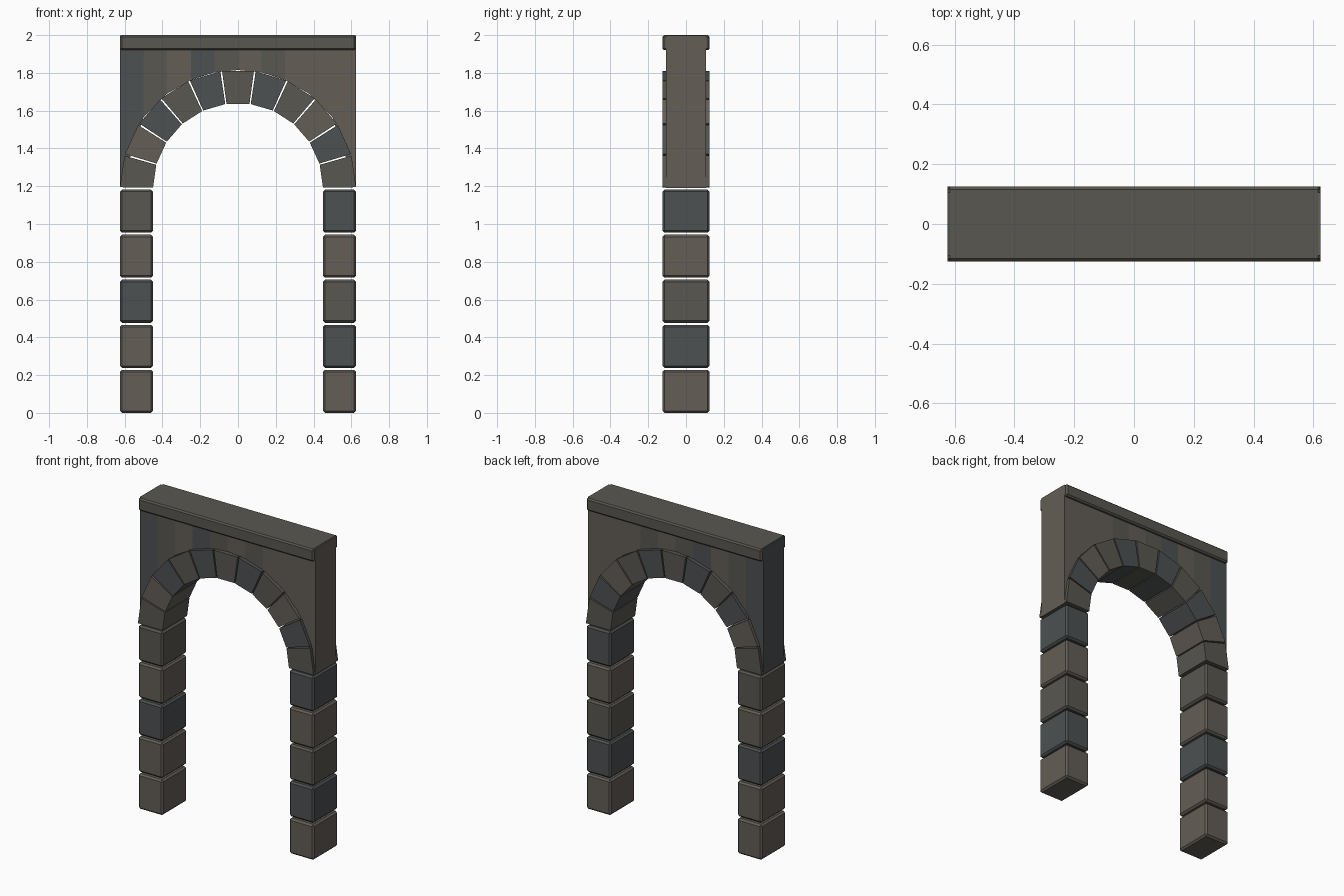
import bpy, bmesh, math

if "Cube" in bpy.data.objects:
    bpy.data.objects.remove(bpy.data.objects["Cube"])

SPRING = 1.19            # height where the arch starts
R_IN, R_OUT = 0.45, 0.625
D_STONE, D_WALL = 0.125, 0.105


def material(name, rgb):
    m = bpy.data.materials.new(name)
    m.diffuse_color = (*rgb, 1)
    m.use_nodes = True
    m.node_tree.nodes["Principled BSDF"].inputs["Base Color"].default_value = m.diffuse_color
    return m


STONE = {
    'b': material("brown_stone", (0.125, 0.110, 0.092)),
    'o': material("olive_stone", (0.100, 0.095, 0.080)),
    's': material("slate_stone", (0.073, 0.082, 0.083)),
}


def prism(name, outline, depth, tone, bevel=0.0):
    """Extrude an x-z outline symmetrically along y."""
    bm = bmesh.new()
    front = [bm.verts.new((x, -depth, z)) for x, z in outline]
    back = [bm.verts.new((x, depth, z)) for x, z in outline]
    bm.faces.new(front)
    bm.faces.new(back[::-1])
    n = len(outline)
    for i in range(n):
        j = (i + 1) % n
        bm.faces.new((front[i], back[i], back[j], front[j]))
    bmesh.ops.recalc_face_normals(bm, faces=bm.faces)
    if bevel:
        bmesh.ops.bevel(bm, geom=bm.edges[:], offset=bevel, segments=1,
                        affect='EDGES', profile=0.5)
    me = bpy.data.meshes.new(name)
    bm.to_mesh(me)
    bm.free()
    me.materials.append(STONE[tone])
    ob = bpy.data.objects.new(name, me)
    bpy.context.collection.objects.link(ob)
    return ob


def rect(x0, x1, z0, z1):
    return [(x0, z0), (x1, z0), (x1, z1), (x0, z1)]


# Pillars: five bevelled blocks on each side, bottom to top
for side, x0, tones in (("left", -R_OUT, "bbsbo"), ("right", R_IN, "bsobs")):
    for i, t in enumerate(tones):
        z = i * 0.2385
        prism(f"{side}_pillar_block_{i + 1}",
              rect(x0, x0 + R_OUT - R_IN, z, z + 0.228), D_STONE, t, 0.011)

# Arch ring: eleven wedge stones with narrow joints, left to right
tones = "obsosososbso"[:4] + "sosobso"
step = math.pi / len(tones)
gap = 0.0075
for i, t in enumerate(tones):
    a0 = math.pi - i * step - gap
    a1 = math.pi - (i + 1) * step + gap
    pts = [(r * math.cos(a), SPRING + r * math.sin(a))
           for r, a in ((R_IN, a0), (R_OUT, a0), (R_OUT, a1), (R_IN, a1))]
    prism(f"arch_stone_{i + 1}", pts, D_STONE, t)


# Spandrel wall: ten upright columns with feet stepping along the arch
def foot(x):
    return SPRING + math.sqrt(max(0.0, R_OUT ** 2 - x * x))


w = 2 * R_OUT / 10
for i, t in enumerate("sobsobobbb"):
    xa = -R_OUT + i * w
    xb = xa + w
    prism(f"spandrel_wall_{i + 1}",
          [(xa, foot(xa)), (xb, foot(xb)), (xb, 1.999), (xa, 1.999)],
          D_WALL, t)

# Cap: bevelled slab along the top
prism("cap_slab", rect(-0.624, 0.624, 1.92, 2.0), D_STONE, 'o', 0.009)
